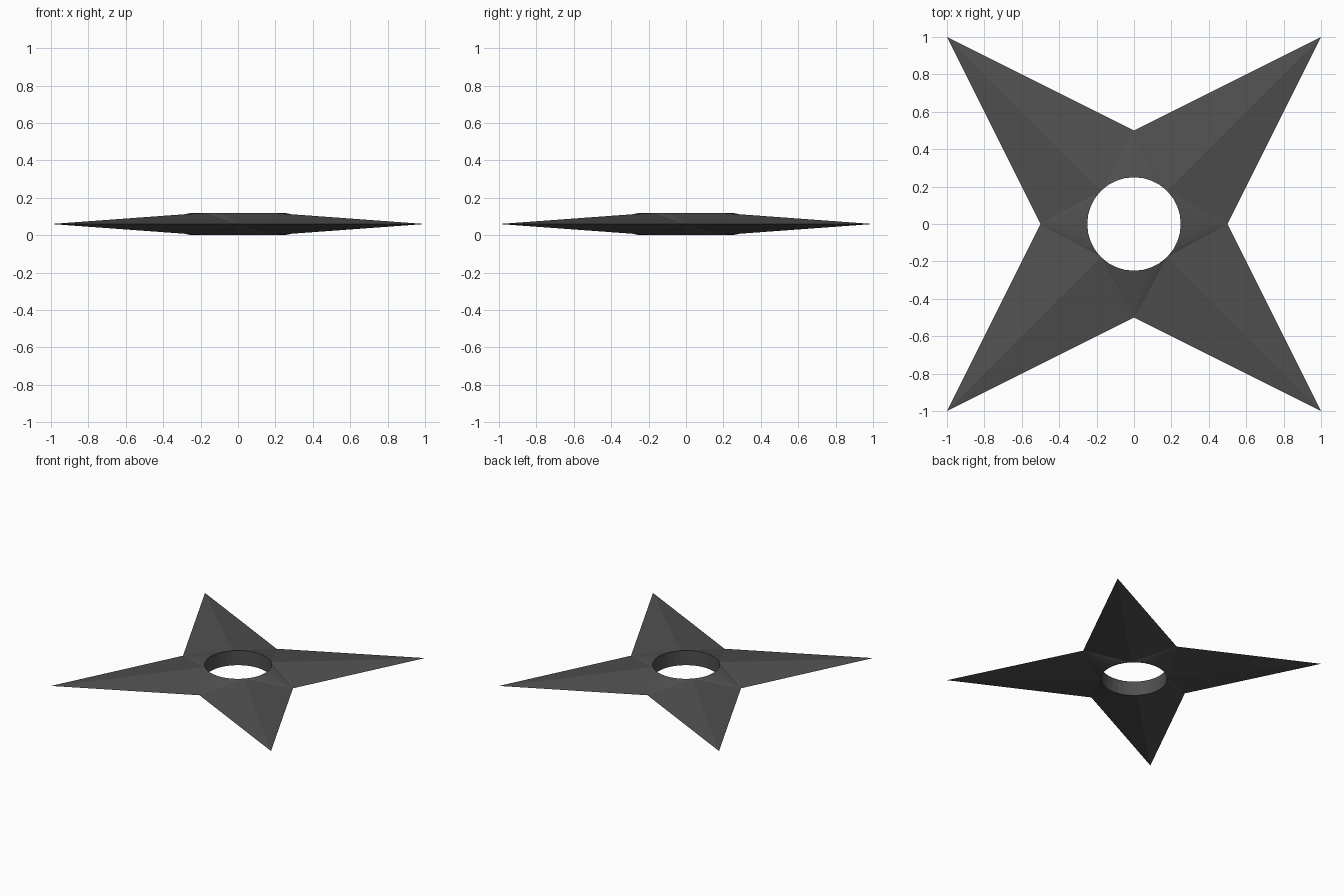
import bpy
import bmesh
from math import cos, sin, pi

cube = bpy.data.objects.get("Cube")
if cube:
    bpy.data.objects.remove(cube, do_unlink=True)

HALF = 0.06        # half thickness at the hole
HOLE = 0.25        # hole radius
VALLEY = 0.5       # radius of the inner corners
TIP = 2 ** 0.5     # radius of the blade tips
SEGMENTS = 32      # sides of the hole
STEP = SEGMENTS // 8

steel = bpy.data.materials.new("dark steel")
steel.use_nodes = True
colour = (0.08, 0.08, 0.08, 1)
steel.diffuse_color = colour
steel.node_tree.nodes["Principled BSDF"].inputs["Base Color"].default_value = colour

bm = bmesh.new()


def ring(count, radius, z):
    """Circle of vertices; radius is a function of the index."""
    angles = [2 * pi * i / count for i in range(count)]
    return [bm.verts.new((radius(i) * cos(a), radius(i) * sin(a), z))
            for i, a in enumerate(angles)]


# Sharp outline: inner corners on the axes, tips on the diagonals
rim = ring(8, lambda i: TIP if i % 2 else VALLEY, HALF)
top = ring(SEGMENTS, lambda i: HOLE, 2 * HALF)
bottom = ring(SEGMENTS, lambda i: HOLE, 0)

# Blade faces above and below: two facets per tip, a fan at each inner corner
for hole in (top, bottom):
    for k in range(0, 8, 2):
        corner = rim[k]
        for i in range((k - 1) * STEP, (k + 1) * STEP):
            bm.faces.new((corner, hole[(i + 1) % SEGMENTS], hole[i % SEGMENTS]))
        for side in (-1, 1):
            tip = (k + side) % 8
            bm.faces.new((corner, rim[tip], hole[tip * STEP]))

# Wall of the round hole
for i in range(SEGMENTS):
    j = (i + 1) % SEGMENTS
    bm.faces.new((top[i], top[j], bottom[j], bottom[i]))

bmesh.ops.recalc_face_normals(bm, faces=bm.faces)
mesh = bpy.data.meshes.new("throwing_star")
bm.to_mesh(mesh)
bm.free()
mesh.materials.append(steel)
star = bpy.data.objects.new("throwing_star", mesh)
bpy.context.collection.objects.link(star)
